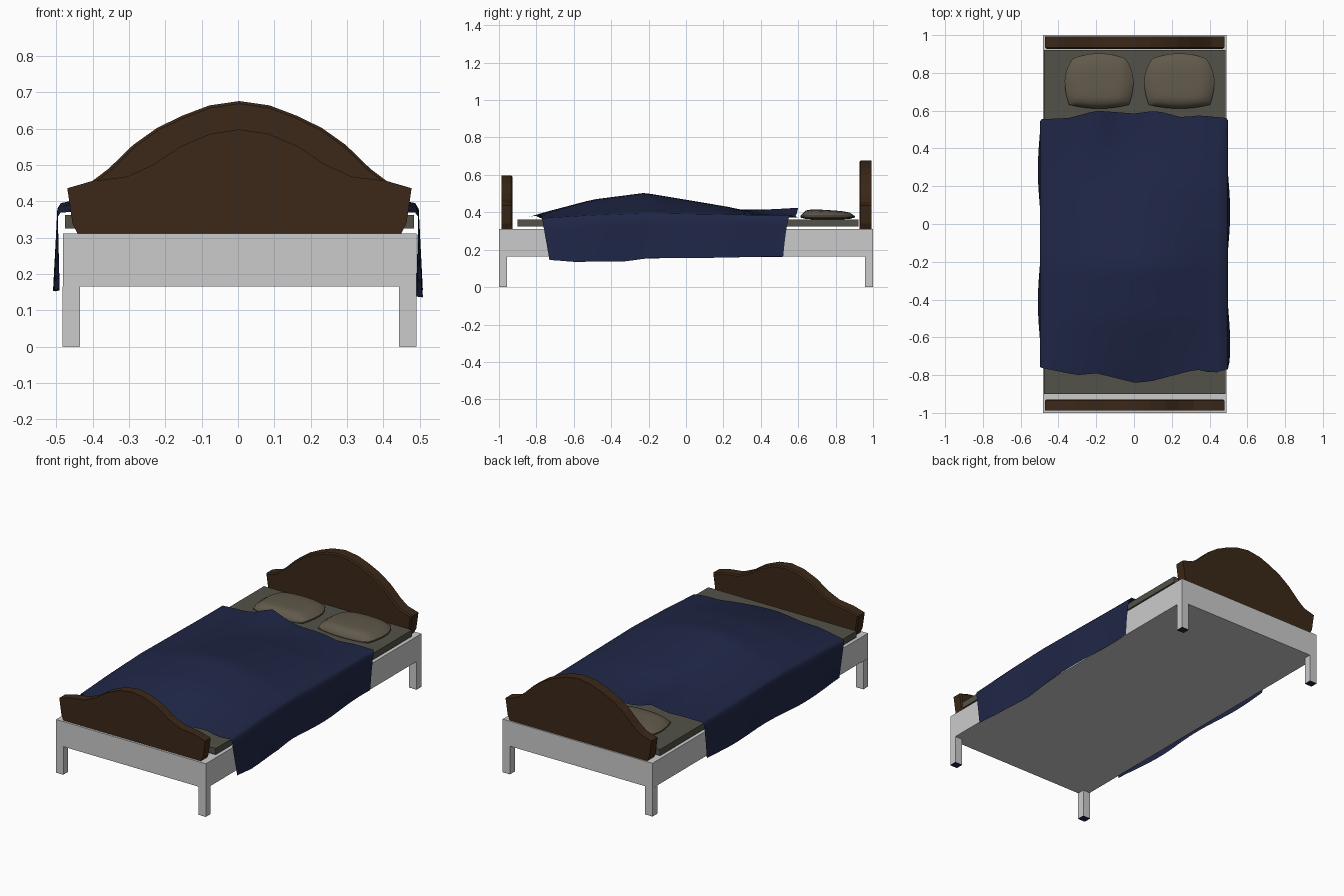
import bpy, bmesh, math

if "Cube" in bpy.data.objects:
    bpy.data.objects.remove(bpy.data.objects["Cube"])

CX = 0.004  # bed centre line


def material(name, rgb):
    m = bpy.data.materials.new(name)
    m.diffuse_color = (*rgb, 1)
    m.use_nodes = True
    m.node_tree.nodes["Principled BSDF"].inputs["Base Color"].default_value = m.diffuse_color
    return m


WOOD = material("dark_wood", (0.044, 0.021, 0.009))
NAVY = material("navy_cloth", (0.014, 0.02, 0.062))
SHEET = material("sheet", (0.085, 0.085, 0.065))
LINEN = material("linen", (0.12, 0.10, 0.07))


def finish(bm, name, mat=None, smooth=None):
    bmesh.ops.recalc_face_normals(bm, faces=bm.faces)
    me = bpy.data.meshes.new(name)
    bm.to_mesh(me)
    bm.free()
    ob = bpy.data.objects.new(name, me)
    bpy.context.collection.objects.link(ob)
    if mat:
        me.materials.append(mat)
    if smooth:
        bpy.ops.object.select_all(action='DESELECT')
        bpy.context.view_layer.objects.active = ob
        ob.select_set(True)
        bpy.ops.object.shade_smooth_by_angle(angle=math.radians(smooth))
    return ob


def box(name, lo, hi, mat=None):
    bm = bmesh.new()
    bmesh.ops.create_cube(bm, size=1)
    for v in bm.verts:
        v.co = [(a + b) / 2 + c * (b - a) for a, b, c in zip(lo, hi, v.co)]
    return finish(bm, name, mat)


def lerp(table, t):
    """Piecewise linear lookup in a list of (t, value)."""
    if t <= table[0][0]:
        return table[0][1]
    for (a, p), (b, q) in zip(table, table[1:]):
        if t <= b:
            return p + (q - p) * (t - a) / (b - a)
    return table[-1][1]


# Frame and legs with dark foot pads
box("bed_frame", (-0.482, -1, 0.165), (0.491, 1, 0.312))
for sx, xn in ((-1, "left"), (1, "right")):
    for sy, yn in ((-1, "front"), (1, "back")):
        x0, x1 = sorted((CX + sx * 0.487, CX + sx * 0.439))
        y0, y1 = sorted((sy * 1.0, sy * 0.956))
        box(f"{yn}_{xn}_leg", (x0, y0, 0.002), (x1, y1, 0.165))
        box(f"{yn}_{xn}_foot_pad", (x0, y0, 0), (x1, y1, 0.002), NAVY)

# Mattress
box("mattress", (-0.477, -0.9, 0.325), (0.485, 0.922, 0.362), SHEET)


# Arched end boards: half profile mirrored about the centre line
def board(name, half, y0, y1, inner):
    pts = [(CX - x, z) for x, z in half] + [(CX + x, z) for x, z in half[-2::-1]]
    bm = bmesh.new()
    face = bm.faces.new([bm.verts.new((x, y0, z)) for x, z in pts])
    ext = bmesh.ops.extrude_face_region(bm, geom=[face])["geom"]
    for v in ext:
        if isinstance(v, bmesh.types.BMVert):
            v.co.y = y1
    # soften the rim on the side facing the mattress
    rim = [e for e in bm.edges if all(abs(v.co.y - inner) < 1e-5 and v.co.z > 0.32 for v in e.verts)]
    bmesh.ops.bevel(bm, geom=rim, offset=0.007, segments=1, affect='EDGES')
    finish(bm, name, WOOD)


side = [(0.444, 0.308), (0.46, 0.34), (0.474, 0.436), (0.405, 0.456)]
board("headboard", side + [(0.36, 0.49), (0.293, 0.555), (0.227, 0.602), (0.157, 0.636),
                           (0.083, 0.664), (0, 0.676)], 0.927, 0.992, 0.927)
board("footboard", side + [(0.31, 0.468), (0.235, 0.502), (0.165, 0.55), (0.08, 0.586),
                           (0, 0.598)], -0.987, -0.928, -0.928)


# Pillows: squashed cushion with cut corners, fuller towards the foot of the bed
def pillow(name, cx, cy, hx, hy):
    bm = bmesh.new()
    bmesh.ops.create_cube(bm, size=2)
    bmesh.ops.subdivide_edges(bm, edges=bm.edges[:], cuts=9, use_grid_fill=True)
    for v in bm.verts:
        u, w, s = v.co
        px = u * (1 - (0.24 if w > 0 else 0.13) * w * w)
        py = w * (1 - (0.18 if w > 0 else 0.14) * u * u)
        puff = max(0, (1 - u ** 4) * (1 - w ** 4)) ** 0.5
        top = 0.380 + puff * (0.032 - 0.009 * w)
        bottom = 0.372 - 0.01 * puff
        v.co = (cx + hx * px, cy + hy * py, bottom + (top - bottom) * (s + 1) / 2)
    finish(bm, name, LINEN, 50)


pillow("left_pillow", -0.185, 0.757, 0.182, 0.146)
pillow("right_pillow", 0.24, 0.757, 0.186, 0.146)

# Blanket: one draped sheet, humped in the middle and hanging over both sides
HEAD = [(-0.5, 0.555), (-0.35, 0.56), (-0.2, 0.6), (0, 0.585), (0.12, 0.6),
        (0.25, 0.565), (0.35, 0.575), (0.5, 0.56)]
FOOT = [(-0.5, -0.76), (-0.3, -0.80), (-0.2, -0.79), (0, -0.84), (0.08, -0.835),
        (0.33, -0.77), (0.42, -0.79), (0.5, -0.77)]
RIDGE = [(-0.84, 0.375), (-0.75, 0.402), (-0.5, 0.468), (-0.22, 0.504), (0.02, 0.464),
         (0.25, 0.425), (0.4, 0.412), (0.6, 0.405)]
HEAD_Z = [(-0.5, 0.385), (-0.3, 0.39), (-0.2, 0.426), (-0.08, 0.388), (0.1, 0.372),
          (0.25, 0.372), (0.5, 0.385)]
EDGE = [(-0.8, 0.367), (-0.5, 0.385), (-0.2, 0.395), (0.25, 0.388), (0.6, 0.385)]
HEM = {1: [(-0.72, 0.145), (-0.6, 0.135), (-0.32, 0.138), (-0.2, 0.155), (0.1, 0.156), (0.53, 0.165)],
       -1: [(-0.75, 0.16), (-0.3, 0.152), (0.1, 0.158), (0.53, 0.162)]}


def blanket_point(x, drop, t):
    y = lerp(FOOT, x) * (1 - t) + lerp(HEAD, x) * t
    if drop == 0:
        e = lerp(EDGE, y)
        hump = math.cos(math.pi * min(1, abs(x) / 0.488) / 2) ** 1.25
        z = e + (lerp(RIDGE, y) - e) * hump
        k = max(0, (t - 0.75) / 0.25)  # blend into the wavy turned-down end
        return x, y, max(0.367, z * (1 - k) + lerp(HEAD_Z, x) * k)
    s = 1 if x > 0 else -1
    y = y - 0.04 * drop ** 0.5 * t + 0.04 * drop * (1 - t)
    z0, z1 = lerp(EDGE, y), lerp(HEM[s], y)
    out = 0.497 + 0.009 * math.sin(9 * y + s) * drop + 0.003 * drop
    return s * out, y, z0 + (z1 - z0) * drop


drops = (1, 0.75, 0.5, 0.25, 0.06)
cols = ([(-0.5, d) for d in drops] + [(-0.488 + 0.976 * i / 20, 0) for i in range(21)]
        + [(0.5, d) for d in reversed(drops)])
rows = 28
bm = bmesh.new()
grid = [[bm.verts.new(blanket_point(x, d, j / rows)) for x, d in cols] for j in range(rows + 1)]
for a, b in zip(grid, grid[1:]):
    for i in range(len(cols) - 1):
        bm.faces.new((a[i], a[i + 1], b[i + 1], b[i]))
finish(bm, "blanket", NAVY, 60)
